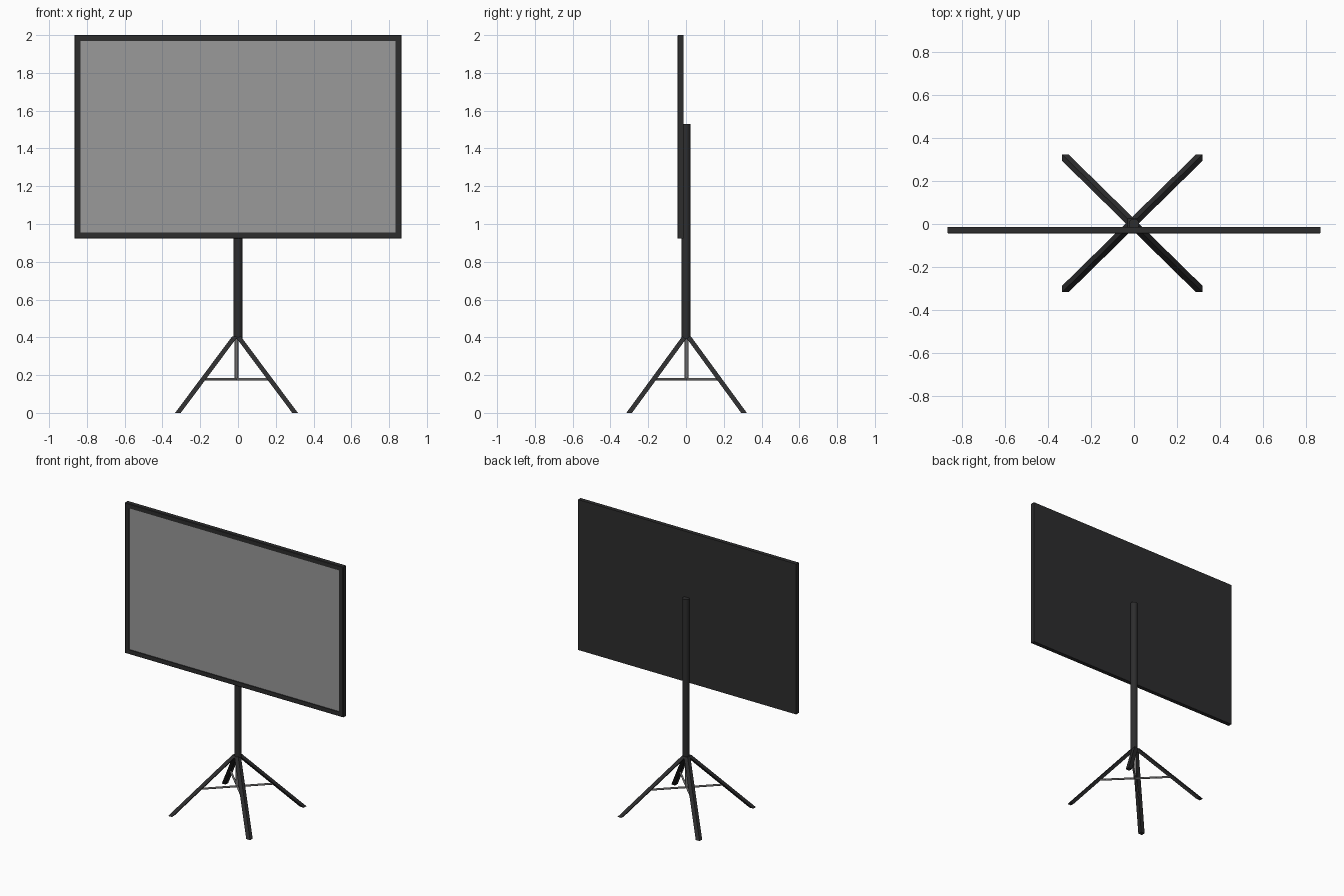
import bpy, bmesh, math
from mathutils import Vector

if "Cube" in bpy.data.objects:
    bpy.data.objects.remove(bpy.data.objects["Cube"])


def material(name, rgb):
    m = bpy.data.materials.new(name)
    m.diffuse_color = (*rgb, 1.0)
    m.use_nodes = True
    m.node_tree.nodes["Principled BSDF"].inputs["Base Color"].default_value = m.diffuse_color
    return m


black = material("matte black", (0.026, 0.026, 0.027))
grey = material("screen grey", (0.32, 0.32, 0.32))
steel = material("brace steel", (0.17, 0.165, 0.165))


def finish(bm, name, mat):
    bmesh.ops.recalc_face_normals(bm, faces=bm.faces)
    me = bpy.data.meshes.new(name)
    bm.to_mesh(me)
    bm.free()
    me.materials.append(mat)
    ob = bpy.data.objects.new(name, me)
    bpy.context.collection.objects.link(ob)
    return ob


def prism(name, bottom, top, half, mat):
    """Bar with level square ends, sheared from bottom to top."""
    bm = bmesh.new()
    rings = [[bm.verts.new(Vector(c) + Vector((sx * half, sy * half, 0)))
              for sx, sy in ((-1, -1), (1, -1), (1, 1), (-1, 1))]
             for c in (bottom, top)]
    for i in range(4):
        j = (i + 1) % 4
        bm.faces.new((rings[0][i], rings[0][j], rings[1][j], rings[1][i]))
    bm.faces.new(rings[0][::-1])
    bm.faces.new(rings[1])
    return finish(bm, name, mat)


def rod(name, a, b, radius, sides, mat):
    """Round rod between two points."""
    a, b = Vector(a), Vector(b)
    bm = bmesh.new()
    bmesh.ops.create_cone(bm, cap_ends=True, segments=sides, radius1=radius,
                          radius2=radius, depth=(b - a).length)
    q = (b - a).to_track_quat('Z', 'Y')
    for v in bm.verts:
        v.co = q @ v.co + (a + b) / 2
    ob = finish(bm, name, mat)
    for p in ob.data.polygons:
        p.use_smooth = len(p.vertices) == 4
    return ob


# Display housing: solid slab with a shallow recess cut into the front
X, Z0, Z1, YF, YB, RIM = 0.865, 0.922, 2.0, -0.042, -0.013, 0.045
bm = bmesh.new()
bmesh.ops.create_cube(bm, size=1)
for v in bm.verts:
    v.co = (v.co.x * 2 * X, (YF + YB) / 2 + v.co.y * (YB - YF),
            (Z0 + Z1) / 2 + v.co.z * (Z1 - Z0))
bm.normal_update()
front = [f for f in bm.faces if f.normal.y < -0.9]
# small bevel around the front edge, then the rim and the recess
bmesh.ops.inset_region(bm, faces=front, thickness=0.004, depth=0.0)
for v in front[0].verts:
    v.co.y -= 0.003
bmesh.ops.inset_region(bm, faces=front, thickness=RIM - 0.004, depth=0.0)
bmesh.ops.inset_region(bm, faces=front, thickness=0.0005, depth=0.0)
for v in front[0].verts:
    v.co.y += 0.006
front[0].material_index = 1
housing = finish(bm, "display_panel", black)
housing.data.materials.append(grey)

# Upright pole behind the display
rod("pole", (0, 0, 0.39), (0, 0, 1.53), 0.024, 16, black)

# Four splayed legs with level feet
CX, CY = -0.008, 0.003
for sx, xn in ((-1, "left"), (1, "right")):
    for sy, yn in ((-1, "front"), (1, "back")):
        prism(f"{yn}_{xn}_leg", (CX + sx * 0.31, CY + sy * 0.304, 0),
              (CX + sx * 0.008, CY + sy * 0.008, 0.405), 0.015, black)

# Crossed braces between opposite legs, and the centre rod
for s, n in ((1, "a"), (-1, "b")):
    rod(f"cross_brace_{n}", (CX - 0.178, CY - s * 0.175, 0.178),
        (CX + 0.178, CY + s * 0.175, 0.178), 0.007, 8, steel)
rod("centre_rod", (CX, CY, 0.175), (CX, CY, 0.395), 0.01, 8, steel)
